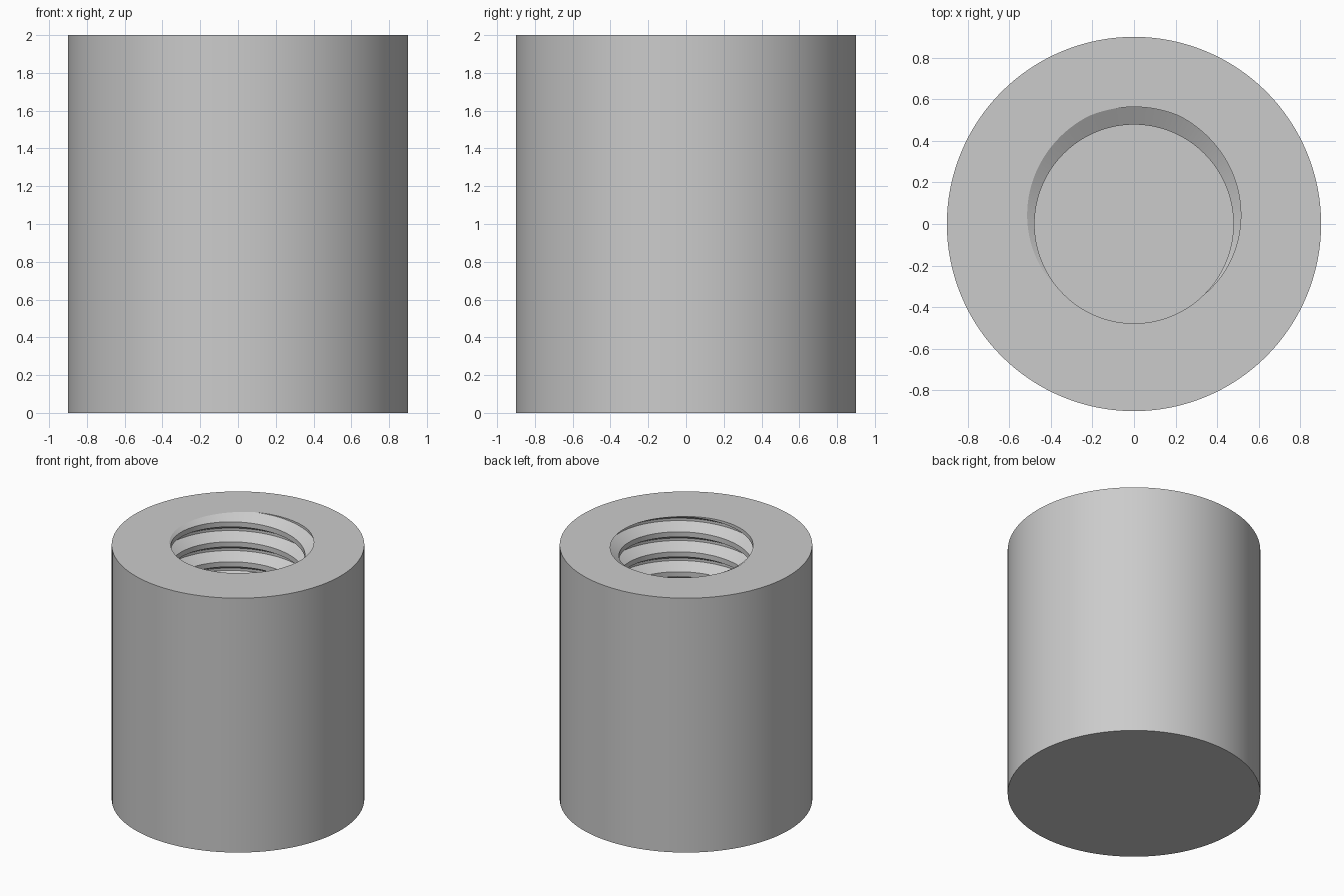
import bpy, bmesh, math

if "Cube" in bpy.data.objects:
    bpy.data.objects.remove(bpy.data.objects["Cube"])

SIDES = 128
OUTER, HEIGHT = 0.9, 2.0
MINOR, MAJOR = 0.478, 0.563
PITCH, FLOOR = 0.157, 0.3
ROOT, CREST = 0.0625, 0.375   # half widths of the thread, as shares of the pitch

grey = bpy.data.materials.new("plain grey")
grey.use_nodes = True
colour = (0.6, 0.6, 0.6, 1)
grey.diffuse_color = colour
grey.node_tree.nodes["Principled BSDF"].inputs["Base Color"].default_value = colour


def groove_centre(angle):
    """Height of the groove that runs out through the top at the back."""
    return HEIGHT + PITCH * (angle / math.tau - 0.25)


def bore_radius(z, angle):
    """Trapezoid thread profile wound into a right-handed helix."""
    u = abs(((z - groove_centre(angle)) / PITCH + 0.5) % 1 - 0.5)
    t = min(max((u - ROOT) / (CREST - ROOT), 0), 1)
    return MAJOR + (MINOR - MAJOR) * t


bm = bmesh.new()


def ring_point(radius, angle, z):
    return bm.verts.new((radius * math.cos(angle), radius * math.sin(angle), z))


# One column per angle: thread from floor to rim, then top edge and base edge
turns = int((HEIGHT - FLOOR) / PITCH) + 3
offsets = (-CREST, -ROOT, ROOT, CREST)
columns = []
for i in range(SIDES + 1):
    angle = math.tau * i / SIDES
    heights = [FLOOR]
    for k in range(-turns, 3):
        for off in offsets:
            z = groove_centre(angle) + (k + off) * PITCH
            heights.append(min(max(z, FLOOR), HEIGHT))
    heights.append(HEIGHT)
    column = [ring_point(bore_radius(z, angle), angle, z) for z in heights]
    column += [ring_point(OUTER, angle, HEIGHT), ring_point(OUTER, angle, 0)]
    columns.append(column)

for a, b in zip(columns, columns[1:]):
    for j in range(len(a) - 1):
        bm.faces.new((a[j], a[j + 1], b[j + 1], b[j]))

# Bore floor and underside
bm.faces.new([c[0] for c in columns[:-1]])
bm.faces.new([c[-1] for c in reversed(columns[:-1])])

bmesh.ops.remove_doubles(bm, verts=bm.verts, dist=0.00002)
bmesh.ops.dissolve_degenerate(bm, dist=0.00002, edges=bm.edges)
bmesh.ops.recalc_face_normals(bm, faces=bm.faces)

mesh = bpy.data.meshes.new("threaded_sleeve")
bm.to_mesh(mesh)
bm.free()
mesh.materials.append(grey)
sleeve = bpy.data.objects.new("threaded_sleeve", mesh)
bpy.context.collection.objects.link(sleeve)
bpy.context.view_layer.objects.active = sleeve
sleeve.select_set(True)
bpy.ops.object.shade_smooth_by_angle(angle=math.radians(20))
